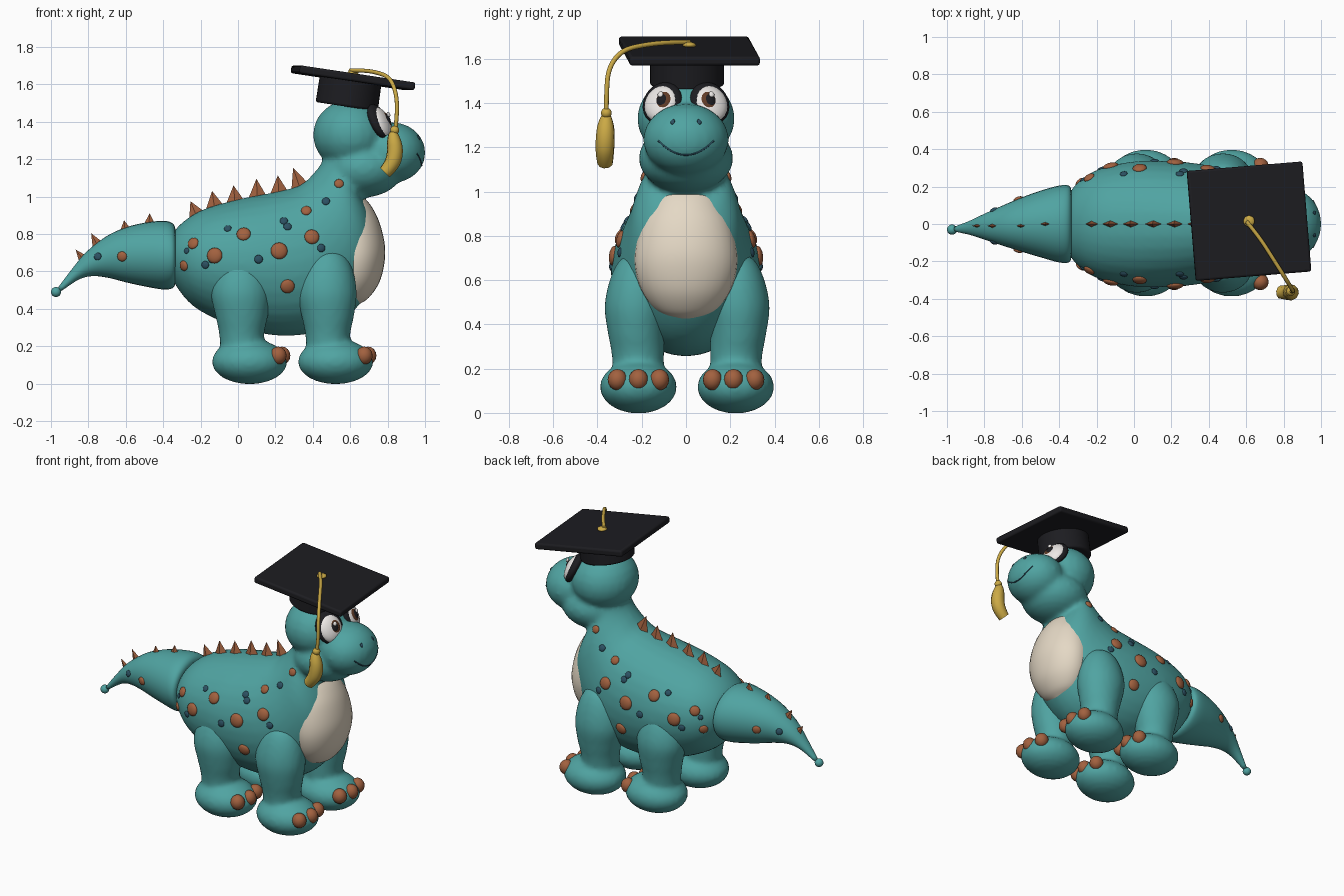
import bpy, bmesh, math
from mathutils import Vector
from mathutils.bvhtree import BVHTree

if "Cube" in bpy.data.objects:
    bpy.data.objects.remove(bpy.data.objects["Cube"])


def mat(name, rgb):
    m = bpy.data.materials.new(name)
    m.diffuse_color = (*rgb, 1)
    m.use_nodes = True
    m.node_tree.nodes["Principled BSDF"].inputs["Base Color"].default_value = m.diffuse_color
    return m


TEAL = mat("teal", (0.08, 0.37, 0.36))
BROWN = mat("brown", (0.36, 0.12, 0.05))
NAVY = mat("navy", (0.025, 0.08, 0.12))
CREAM = mat("cream", (0.78, 0.69, 0.56))
BLACK = mat("black", (0.012, 0.012, 0.015))
WHITE = mat("white", (0.85, 0.82, 0.8))
IRIS = mat("iris", (0.12, 0.045, 0.02))
GOLD = mat("gold", (0.6, 0.4, 0.06))


def obj_from_bm(name, bm, m, smooth=True):
    bmesh.ops.recalc_face_normals(bm, faces=bm.faces[:])
    me = bpy.data.meshes.new(name)
    bm.to_mesh(me)
    bm.free()
    me.materials.append(m)
    for p in me.polygons:
        p.use_smooth = smooth
    o = bpy.data.objects.new(name, me)
    bpy.context.collection.objects.link(o)
    return o


def ball(name, loc, r, m, normal=None, seg=24):
    bm = bmesh.new()
    bmesh.ops.create_uvsphere(bm, u_segments=seg, v_segments=seg // 2, radius=1)
    bmesh.ops.scale(bm, vec=r, verts=bm.verts)
    if normal:
        q = Vector(normal).to_track_quat('Z', 'Y')
        bmesh.ops.rotate(bm, matrix=q.to_matrix(), verts=bm.verts)
    bmesh.ops.translate(bm, vec=loc, verts=bm.verts)
    return obj_from_bm(name, bm, m)


def loft(name, keys, m, n=32, sub=5):
    """Skin elliptical rings; key = (x1, z1, x2, z2, y centre, half width)."""
    k = [Vector(v) for v in keys]
    k = [2 * k[0] - k[1]] + k + [2 * k[-1] - k[-2]]
    path = []
    for i in range(1, len(k) - 2):
        a, b, c, d = k[i - 1:i + 3]
        for j in range(sub):
            t = j / sub
            path.append(0.5 * (2 * b + (c - a) * t + (2 * a - 5 * b + 4 * c - d) * t * t
                               + (3 * b - a - 3 * c + d) * t ** 3))
    path.append(k[-2])
    bm = bmesh.new()
    rings = []
    for x1, z1, x2, z2, yc, hw in path:
        ring = []
        for i in range(n):
            c, s = math.cos(2 * math.pi * i / n), math.sin(2 * math.pi * i / n)
            ring.append(bm.verts.new(((x1 + x2) / 2 + (x1 - x2) / 2 * c, yc + hw * s,
                                      (z1 + z2) / 2 + (z1 - z2) / 2 * c)))
        rings.append(ring)
    for r, q in zip(rings, rings[1:]):
        for i in range(n):
            bm.faces.new((r[i], r[(i + 1) % n], q[(i + 1) % n], q[i]))
    bm.faces.new(rings[0])
    bm.faces.new(rings[-1])
    return obj_from_bm(name, bm, m)


def fuse(name, objs, voxel=0.016, it=8):
    """Join overlapping solids into one softly blended skin."""
    bpy.ops.object.select_all(action='DESELECT')
    for o in objs:
        o.select_set(True)
    o = objs[0]
    bpy.context.view_layer.objects.active = o
    bpy.ops.object.join()
    o.name = name
    r = o.modifiers.new("remesh", 'REMESH')
    r.mode, r.voxel_size, r.use_smooth_shade = 'VOXEL', voxel, True
    s = o.modifiers.new("smooth", 'SMOOTH')
    s.factor, s.iterations = 0.5, it
    for md in ("remesh", "smooth"):
        bpy.ops.object.modifier_apply(modifier=md)
    return o


def tube(name, pts, radius, m, radii=None):
    cu = bpy.data.curves.new(name, 'CURVE')
    cu.dimensions, cu.bevel_depth, cu.bevel_resolution = '3D', radius, 3
    cu.use_fill_caps, cu.resolution_u = True, 8
    sp = cu.splines.new('NURBS')
    sp.points.add(len(pts) - 1)
    for i, p in enumerate(pts):
        sp.points[i].co = (*p, 1)
        sp.points[i].radius = radii[i] if radii else 1
    sp.use_endpoint_u, sp.order_u = True, 3
    cu.materials.append(m)
    o = bpy.data.objects.new(name, cu)
    bpy.context.collection.objects.link(o)
    return o


def tree(o):
    bm = bmesh.new()
    bm.from_mesh(o.data)
    t = BVHTree.FromBMesh(bm)
    bm.free()
    return t


# body, neck and head in one skin
torso = loft("torso", [
    (-.36, .74, -.36, .60, 0, .10), (-.33, .83, -.33, .52, 0, .19), (-.2, .925, -.22, .40, 0, .285),
    (0, .985, 0, .30, 0, .335), (.2, 1.025, .25, .255, 0, .335), (.33, 1.06, .5, .30, 0, .31),
    (.40, 1.12, .67, .45, 0, .27), (.44, 1.17, .75, .66, 0, .235), (.46, 1.21, .73, .85, 0, .195),
    (.48, 1.26, .66, 1.0, 0, .155), (.5, 1.3, .64, 1.1, 0, .13)], TEAL)
head = [ball("cranium", (.605, 0, 1.33), (.205, .222, .19), TEAL),
        ball("jaw", (.67, 0, 1.15), (.215, .215, .155), TEAL),
        ball("muzzle", (.825, 0, 1.235), (.178, .195, .162), TEAL)]
body = fuse("body", [torso] + head)
skin = tree(body)

# cream belly: horizontal rings (back x, front x, z)
loft("belly", [(xb, z, xf, z, 0, w) for z, xb, xf, w in (
    (.42, .58, .64, .04), (.46, .52, .70, .13), (.54, .48, .755, .195), (.64, .47, .782, .228),
    (.74, .46, .785, .23), (.86, .46, .757, .205), (.95, .46, .712, .165),
    (1.01, .48, .66, .138), (1.04, .5, .63, .12))], CREAM)

# tail with a small knob at the tip
tail = loft("tail", [
    (-.335, .78, -.335, .58, 0, .13), (-.34, .845, -.34, .52, 0, .197), (-.39, .87, -.39, .503, 0, .207),
    (-.5, .86, -.5, .52, 0, .178), (-.6, .835, -.6, .542, -.003, .145), (-.7, .79, -.69, .565, -.008, .11),
    (-.81, .705, -.775, .575, -.014, .072), (-.89, .61, -.85, .557, -.02, .04),
    (-.965, .51, -.945, .495, -.027, .014)], TEAL)
tail_skin = tree(tail)
ball("tail_tip", (-.973, -.03, .49), (.027,) * 3, TEAL)

# legs with feet and toes
for part, dx, top in (("front", 0, 1.0), ("back", -.46, .88)):
    for side, s in (("left", 1), ("right", -1)):
        def up(z):
            return z if z < .48 else .48 + (z - .48) * (top - .2 * (1 - top))
        leg = loft("leg", [(x0 + dx, up(z), x1 + dx, up(z), .005 + s * y, w) for z, x0, x1, y, w in (
            (.72, .45, .50, .215, .03), (.69, .385, .57, .22, .085), (.6, .335, .617, .225, .125),
            (.48, .315, .635, .23, .143), (.36, .34, .62, .23, .128), (.26, .36, .60, .222, .118),
            (.12, .37, .60, .22, .11))], TEAL)
        foot = ball("foot", (.522 + dx, .005 + s * .22, .117), (.203, .175, .12), TEAL)
        fuse(f"{part}_{side}_leg", [leg, foot], it=5)
        for i, (ty, tx) in enumerate(((.12, .675), (.215, .695), (.31, .675))):
            ball(f"{part}_{side}_toe_{i}", (tx + dx, s * ty, .15), (.045, .044, .048), BROWN, seg=16)

# raised spots on both flanks: x, z, radius
spots = {BROWN: ((.03, .80, .038), (-.24, .75, .032), (-.125, .685, .042), (-.29, .63, .028),
                 (.22, .71, .045), (.365, .925, .028), (.395, .785, .04), (.265, .52, .038),
                 (.54, 1.07, .025), (-.62, .68, .027)),
         NAVY: ((-.055, .83, .02), (.11, .665, .023), (.245, .87, .022), (.265, .84, .022),
                (.47, .975, .022), (.445, .725, .022), (-.175, .635, .021), (-.275, .71, .016),
                (-.14, .665, .02), (-.75, .68, .021))}
for m, lst in spots.items():
    for x, z, r in lst:
        for s in (1, -1):
            t = tail_skin if x < -.34 else skin
            p, nrm, _, _ = t.ray_cast(Vector((x, s, z)), Vector((0, -s, 0)))
            if p:
                ball("spot", p, (r, r, r * .45), m, normal=nrm, seg=16)

# spikes along the back and tail: x, base radius, height
for x, r, h in ((.325, .055, .1), (.215, .055, .085), (.1, .055, .09), (-.02, .055, .08), (-.13, .055, .08),
                (-.23, .05, .07), (-.48, .035, .045), (-.61, .035, .04), (-.76, .035, .06), (-.84, .03, .05)):
    y = 0 if x > -.5 else -.01
    t = tail_skin if x < -.34 else skin
    p, nrm, _, _ = t.ray_cast(Vector((x, y, 2)), Vector((0, 0, -1)))
    bm = bmesh.new()
    bmesh.ops.create_cone(bm, segments=4, cap_ends=True, radius1=r, radius2=0, depth=h + .02)
    bmesh.ops.translate(bm, vec=(0, 0, h / 2 - .01), verts=bm.verts)
    for v in bm.verts:
        v.co.y *= .4
        if v.co.z > h / 2:
            v.co.x += .015
    a = math.atan2(nrm.x, nrm.z)
    for v in bm.verts:
        v.co = Vector((v.co.x * math.cos(a) + v.co.z * math.sin(a), v.co.y,
                       -v.co.x * math.sin(a) + v.co.z * math.cos(a))) + p
    obj_from_bm("spike", bm, BROWN, smooth=False)

# eyes: stacked flattened domes facing forward and up
for side, s in (("left", 1), ("right", -1)):
    n = Vector((.8, s * .33, .42)).normalized()
    c = Vector((.755, s * .107, 1.395))
    for nm, off, dy, dz, r, m in (("rim", 0, 0, .004, (.094, .104, .04), BLACK),
                                  ("white", .014, 0, -.004, (.079, .09, .04), WHITE),
                                  ("iris", .034, -.012, -.004, (.05, .058, .026), IRIS),
                                  ("pupil", .045, -.014, -.004, (.03, .036, .02), BLACK),
                                  ("glint", .06, -.012, .018, (.013, .014, .008), WHITE)):
        ball(f"eye_{nm}_{side}", c + n * off + Vector((0, s * dy, dz)), r, m, normal=n)
    # nostrils
    p, nrm, _, _ = skin.ray_cast(Vector((2, s * .06, 1.315)), Vector((-1, 0, 0)))
    ball("nostril", p, (.01, .014, .005), NAVY, normal=nrm, seg=12)

# smile
smile = []
for i in range(13):
    y = -.125 + .25 * i / 12
    p = skin.ray_cast(Vector((2, y, 1.165 + .065 * (y / .125) ** 2)), Vector((-1, 0, 0)))[0]
    smile.append(p)
tube("smile", smile, .004, NAVY)


# mortarboard hat
def hat_part(name, bm, loc, rz):
    o = obj_from_bm(name, bm, BLACK, smooth=False)
    o.location = loc
    o.rotation_euler = (0, math.radians(8.5), math.radians(rz))
    b = o.modifiers.new("bevel", 'BEVEL')
    b.width, b.segments, b.limit_method = .012, 3, 'ANGLE'
    bpy.ops.object.select_all(action='DESELECT')
    o.select_set(True)
    bpy.context.view_layer.objects.active = o
    bpy.ops.object.shade_smooth_by_angle(angle=math.radians(35))


bm = bmesh.new()
bmesh.ops.create_cube(bm, size=1)
bmesh.ops.scale(bm, vec=(.625, .59, .042), verts=bm.verts)
hat_part("hat_board", bm, (.615, .015, 1.635), 4.7)
bm = bmesh.new()
bmesh.ops.create_cone(bm, segments=40, cap_ends=True, radius1=.168, radius2=.166, depth=.15)
hat_part("hat_cap", bm, (.592, .005, 1.555), 0)

# tassel
ball("hat_button", (.615, .015, 1.662), (.03, .03, .014), GOLD)
tube("tassel_cord", [(.60, .015, 1.675), (.67, -.07, 1.675), (.74, -.18, 1.665), (.81, -.29, 1.64),
                     (.845, -.35, 1.56), (.853, -.36, 1.45), (.84, -.36, 1.35)], .011, GOLD)
ball("tassel_knot", (.838, -.36, 1.355), (.024, .024, .024), GOLD)
tube("tassel", [(.828, -.36, 1.345), (.832, -.362, 1.31), (.842, -.365, 1.24), (.825, -.367, 1.17), (.785, -.365, 1.13)],
     .042, GOLD, radii=[.5, .9, 1.05, 1.0, .85])
